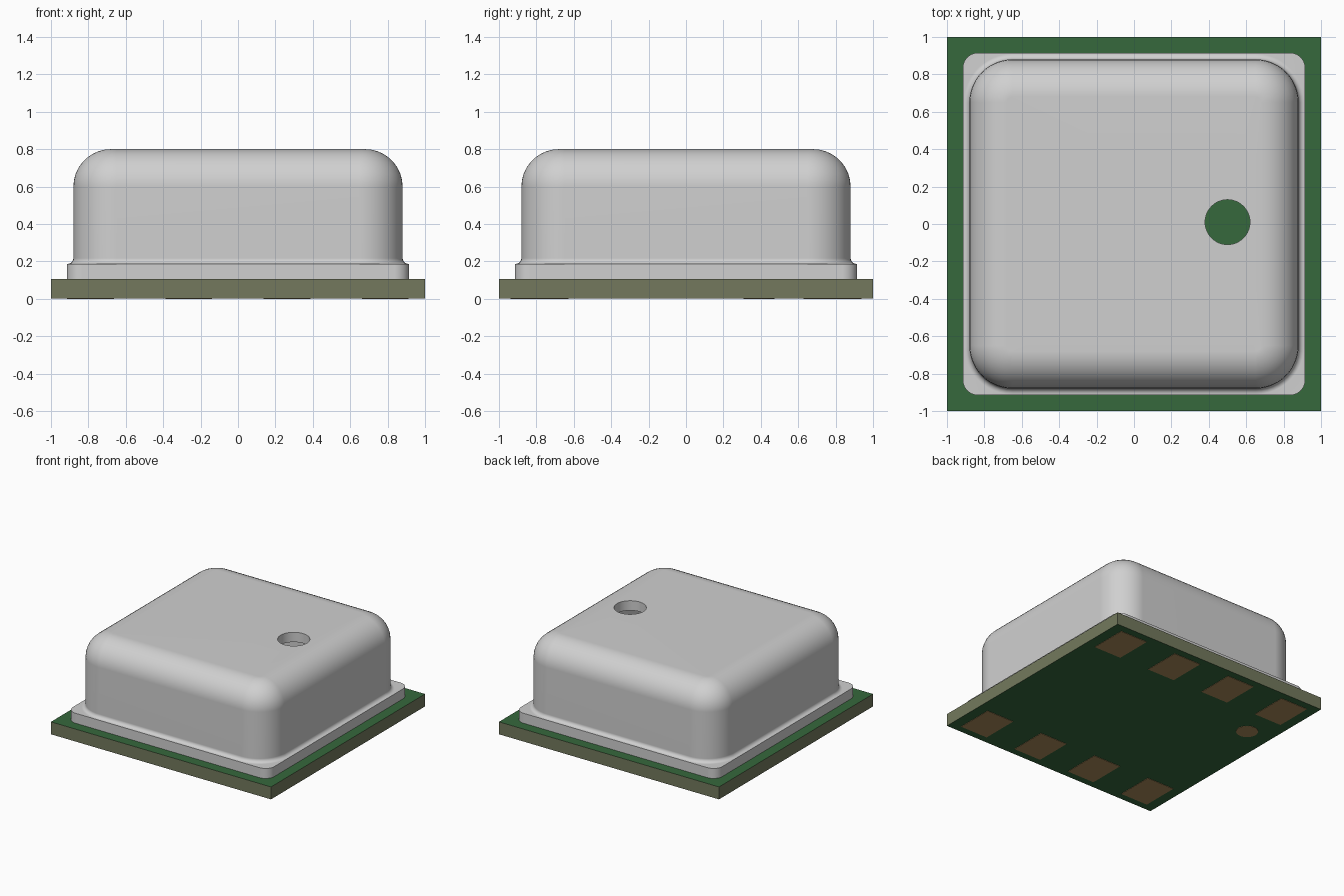
import bpy, bmesh, math

if "Cube" in bpy.data.objects:
    bpy.data.objects.remove(bpy.data.objects["Cube"])


def srgb(r, g, b):
    return tuple(((c / 255 + 0.055) / 1.055) ** 2.4 for c in (r, g, b)) + (1.0,)


def material(name, *rgb):
    m = bpy.data.materials.new(name)
    m.diffuse_color = srgb(*rgb)
    m.use_nodes = True
    m.node_tree.nodes["Principled BSDF"].inputs["Base Color"].default_value = m.diffuse_color
    return m


METAL = material("silver metal", 208, 208, 208)
GREEN = material("green solder mask", 54, 104, 60)
OLIVE = material("olive board edge", 115, 121, 93)
COPPER = material("copper pad", 170, 139, 90)


def make_object(name, bm, *mats):
    bmesh.ops.recalc_face_normals(bm, faces=bm.faces)
    me = bpy.data.meshes.new(name)
    bm.to_mesh(me)
    bm.free()
    ob = bpy.data.objects.new(name, me)
    bpy.context.collection.objects.link(ob)
    for m in mats:
        me.materials.append(m)
    return ob


def box(name, x, y, sx, sy, z0, z1, *mats):
    bm = bmesh.new()
    bmesh.ops.create_cube(bm, size=1)
    for v in bm.verts:
        v.co = (x + v.co.x * sx, y + v.co.y * sy, (z0 + z1) / 2 + v.co.z * (z1 - z0))
    return make_object(name, bm, *mats)


SEG = 12


def ring(bm, half, radius, z, cx=0.0, cy=0.0):
    """Rounded square loop; half == radius gives a circle."""
    verts = []
    for q in range(4):
        mid = math.radians(45 + 90 * q)
        ox = math.copysign(half - radius, math.cos(mid))
        oy = math.copysign(half - radius, math.sin(mid))
        for i in range(SEG + 1):
            a = math.radians(90 * (q + i / SEG))
            verts.append(bm.verts.new((cx + ox + radius * math.cos(a),
                                       cy + oy + radius * math.sin(a), z)))
    return verts


# Circuit board: green faces, olive edges
board = box("circuit_board", 0, 0, 2, 2, 0.003, 0.105, GREEN, OLIVE)
for f in board.data.polygons:
    f.material_index = 0 if abs(f.normal.z) > 0.5 else 1

# Solder pads in two rows under the board
for sy, side in ((1, "back"), (-1, "front")):
    for i in range(4):
        box(f"{side}_pad_{i + 1}", -0.788 + i * 0.525, sy * 0.783, 0.25, 0.31, 0, 0.008, COPPER)

# Round orientation mark
bm = bmesh.new()
bmesh.ops.create_cone(bm, cap_ends=True, segments=32, radius1=0.083, radius2=0.083, depth=0.008)
bmesh.ops.translate(bm, verts=bm.verts, vec=(-0.785, 0.39, 0.004))
make_object("orientation_mark", bm, COPPER)

# Hollow lid: flange, foot fillet, wall, top fillet, vent hole, inner shell
HOLE = (0.5, 0.01)
loops = [(0.915, 0.08, 0.105), (0.915, 0.08, 0.187)]
for i in range(6):
    a = math.radians(90 * i / 5)
    out = 0.03 * (1 - math.sin(a))
    loops.append((0.88 + out, 0.23 + out, 0.187 + 0.03 * (1 - math.cos(a))))
for i in range(10):
    a = math.radians(10 * i)
    inset = 0.2 * (1 - math.cos(a))
    loops.append((0.88 - inset, 0.23 - inset, 0.6 + 0.2 * math.sin(a)))
loops += [(0.12, 0.12, 0.8, *HOLE), (0.12, 0.12, 0.72, *HOLE)]
for i in range(6, -1, -1):
    a = math.radians(15 * i)
    inset = 0.12 * (1 - math.cos(a))
    loops.append((0.8 - inset, 0.15 - inset, 0.6 + 0.12 * math.sin(a)))
loops.append((0.8, 0.15, 0.105))

bm = bmesh.new()
rings = [ring(bm, *l) for l in loops]
n = len(rings[0])
for a, b in zip(rings, rings[1:] + rings[:1]):
    for i in range(n):
        j = (i + 1) % n
        bm.faces.new((a[i], a[j], b[j], b[i]))
bmesh.ops.remove_doubles(bm, verts=bm.verts, dist=1e-5)
lid = make_object("metal_lid", bm, METAL)
bpy.context.view_layer.objects.active = lid
lid.select_set(True)
bpy.ops.object.shade_smooth_by_angle(angle=math.radians(35))
wn = lid.modifiers.new("flat_face_normals", 'WEIGHTED_NORMAL')
wn.keep_sharp = True
